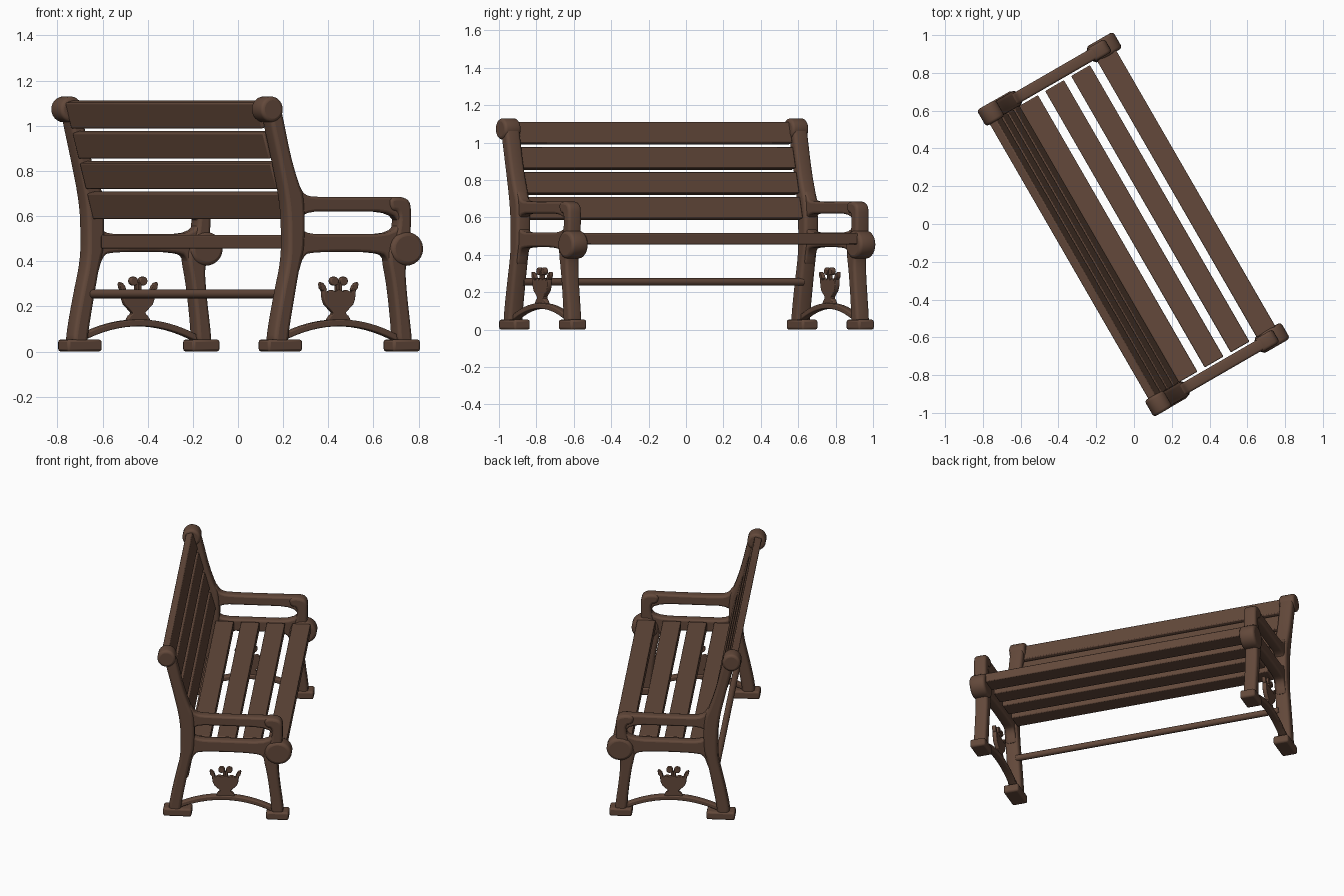
import bpy, math
from mathutils import Matrix

if "Cube" in bpy.data.objects:
    bpy.data.objects.remove(bpy.data.objects["Cube"])

brown = bpy.data.materials.new("dark brown paint")
brown.diffuse_color = (0.125, 0.066, 0.043, 1)
brown.use_nodes = True
brown.node_tree.nodes["Principled BSDF"].inputs["Base Color"].default_value = brown.diffuse_color

# Bench axes: local x = depth (front is +), local y = length; turned 30 degrees
TURN = Matrix.Rotation(math.radians(30), 4, 'Z')
UPRIGHT = Matrix.Rotation(math.radians(90), 4, 'X')
END = 0.888


def chaikin(pts, n=2):
    for _ in range(n):
        out = []
        for (ax, ay), (bx, by) in zip(pts, pts[1:] + pts[:1]):
            out += [(ax * .75 + bx * .25, ay * .75 + by * .25),
                    (ax * .25 + bx * .75, ay * .25 + by * .75)]
        pts = out
    return pts


def circle(cx, cz, r, n=24, rz=None):
    rz = rz or r
    return [(cx + r * math.cos(2 * math.pi * i / n), cz + rz * math.sin(2 * math.pi * i / n))
            for i in range(n)]


def finish(ob, angle=40):
    ob.data.materials.clear()
    ob.data.materials.append(brown)
    bpy.ops.object.select_all(action='DESELECT')
    ob.select_set(True)
    bpy.context.view_layer.objects.active = ob
    bpy.ops.object.shade_smooth_by_angle(angle=math.radians(angle))


def plate(name, loops, half, bevel, y):
    """Rounded plate from (depth, height) outlines, later loops cut holes."""
    cu = bpy.data.curves.new(name, 'CURVE')
    cu.dimensions = '2D'
    cu.fill_mode = 'BOTH'
    cu.extrude = half - bevel
    cu.bevel_depth = bevel
    cu.bevel_resolution = 2
    cu.offset = -bevel
    for pts in loops:
        sp = cu.splines.new('POLY')
        sp.points.add(len(pts) - 1)
        for p, (a, b) in zip(sp.points, pts):
            p.co = (a, b, 0, 1)
        sp.use_cyclic_u = True
    ob = bpy.data.objects.new(name, cu)
    bpy.context.collection.objects.link(ob)
    ob.matrix_world = TURN @ Matrix.Translation((0, y, 0)) @ UPRIGHT
    bpy.ops.object.select_all(action='DESELECT')
    ob.select_set(True)
    bpy.context.view_layer.objects.active = ob
    bpy.ops.object.convert(target='MESH')
    finish(bpy.context.object)


def box(name, size, loc, tilt=0, bevel=0.006):
    bpy.ops.mesh.primitive_cube_add(size=1)
    ob = bpy.context.object
    ob.name = name
    ob.data.transform(Matrix.Diagonal((*size, 1)))
    ob.matrix_world = TURN @ Matrix.Translation(loc) @ Matrix.Rotation(tilt, 4, 'Y')
    m = ob.modifiers.new("rounded edges", 'BEVEL')
    m.width = bevel
    m.segments = 2
    finish(ob)


# Outlines of the cast end frame, (depth, height)
back_post = chaikin([(-.352, .03), (-.345, .10), (-.312, .26), (-.278, .40), (-.275, .52),
                     (-.282, .66), (-.325, .85), (-.375, 1.05), (-.375, 1.09), (-.32, 1.10),
                     (-.305, 1.06), (-.262, .87), (-.222, .75), (-.19, .68), (-.19, .46),
                     (-.21, .40), (-.24, .25), (-.272, .08), (-.275, .03)])
front_leg = chaikin([(.288, .03), (.284, .12), (.262, .30), (.235, .42), (.25, .47), (.285, .52),
                     (.295, .62), (.25, .625), (.24, .68), (.30, .688), (.352, .67),
                     (.357, .60), (.352, .50), (.352, .42), (.325, .38), (.335, .25),
                     (.358, .08), (.36, .03)])
arm_rail = chaikin([(-.26, .40), (-.26, .76), (-.215, .745), (-.185, .69), (-.10, .684),
                    (.12, .684), (.30, .686), (.34, .66), (.34, .40), (.25, .33),
                    (.245, .41), (.20, .442), (-.15, .442), (-.195, .42), (-.22, .33)])
arm_slot = chaikin([(-.208, .52), (-.208, .62), (.0, .62), (.29, .62), (.29, .52), (.0, .52)])[::-1]

# Arched brace between the feet
arch = []
for k, steps in ((0.0, range(17)), (-0.03, range(16, -1, -1))):
    for i in steps:
        t = i / 8 - 1
        arch.append((t * .30, .142 + k - .07 * t * t))

# Flower ornament: vase body and curled prongs
vase = chaikin([(-.065, .12), (-.05, .155), (-.03, .17), (-.045, .185), (-.078, .215), (-.085, .285),
                (-.06, .26), (-.04, .275), (-.02, .265), (0, .275), (.02, .265), (.04, .275),
                (.06, .26), (.085, .285), (.078, .215), (.045, .185), (.03, .17), (.05, .155),
                (.065, .12)], 1)

for side, y in (("left", -END), ("right", END)):
    plate(side + "_back_post", [back_post], .043, .018, y)
    plate(side + "_front_leg", [front_leg], .04, .016, y)
    plate(side + "_arm_and_rail", [arm_rail, arm_slot], .031, .012, y)
    plate(side + "_back_scroll", [circle(-.363, 1.073, .057)], .05, .016, y)
    plate(side + "_front_scroll", [circle(.33, .455, .083, rz=.075)], .05, .018, y)
    plate(side + "_arch_brace", [arch], .022, .006, y)
    plate(side + "_flower_body", [vase], .014, .004, y)
    for s in (-1, 1):
        plate(side + "_flower_curl", [circle(s * .024, .312, .02, 12)], .013, .004, y)
        plate(side + "_flower_stem", [[(s * .005 - .007, .255), (s * .005 + .007, .255),
                                       (s * .01 + .007, .315), (s * .01 - .007, .315)]], .01, .002, y)
        leaf = chaikin([(s * .06, .265), (s * .092, .27), (s * .1, .31), (s * .075, .30)], 1)
        plate(side + "_flower_leaf", [leaf if s > 0 else leaf[::-1]], .012, .003, y)
    for name, d, w in (("back", -.296, .176), ("front", .325, .14)):
        box(side + "_" + name + "_foot", (w, .098, .054), (d, y, .027), bevel=.012)

# Seat slats
for i in range(4):
    box("seat_slat", (.115, 1.69, .06), (-.157 + i * .159, 0, .486))

# Back slats, leaning with the posts
lean = -math.atan(.28)
for i in range(4):
    z = .648 + i * .134
    box("back_slat", (.045, 1.69, .118), (-.232 - .28 * (z - .59), 0, z), tilt=lean)

# Round stretcher bar between the back legs
bpy.ops.mesh.primitive_cylinder_add(vertices=20, radius=.02, depth=1.73)
bar = bpy.context.object
bar.name = "stretcher_bar"
bar.matrix_world = TURN @ Matrix.Translation((-.25, 0, .255)) @ UPRIGHT
finish(bar)
